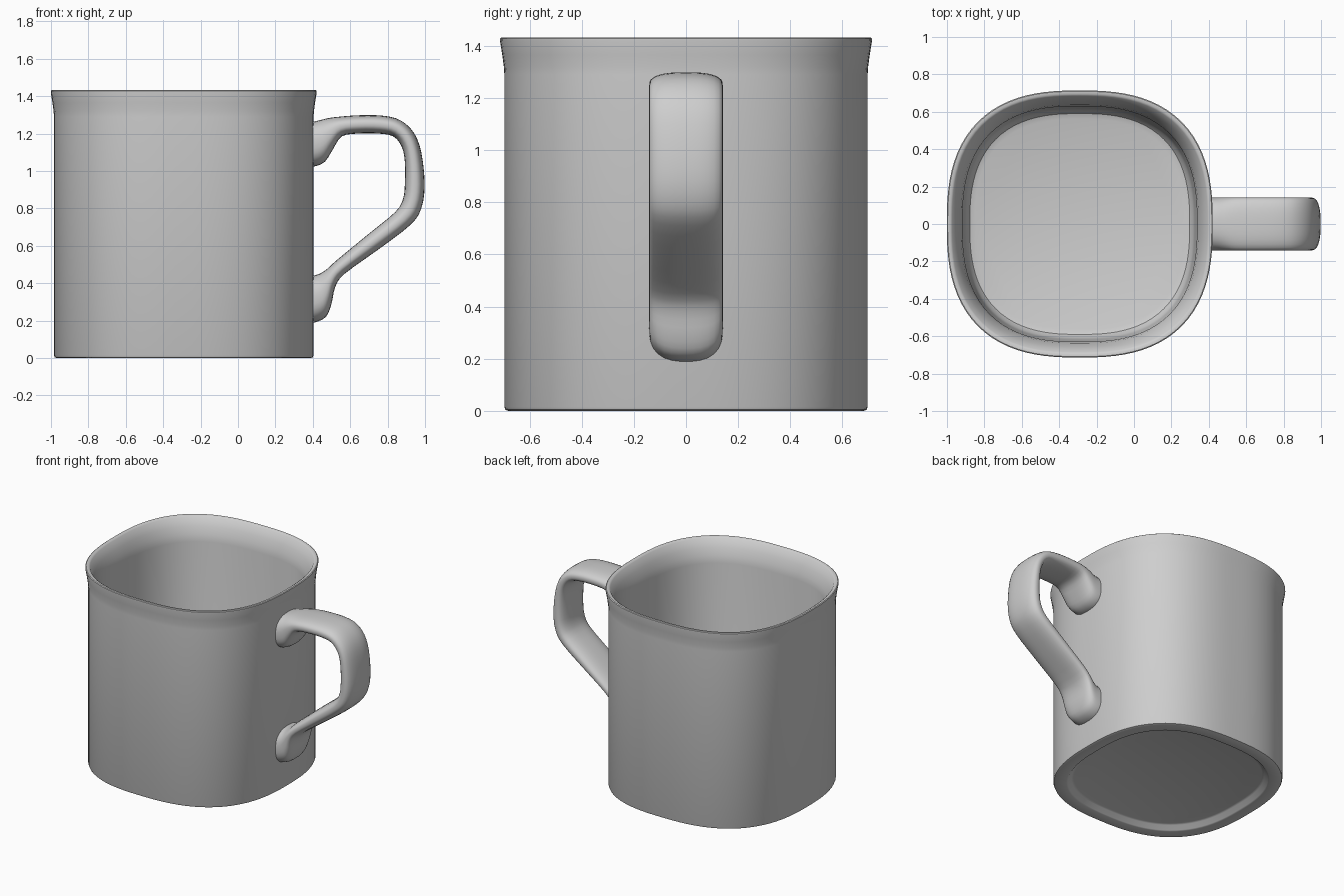
import bpy, bmesh, math
from mathutils import Vector

if "Cube" in bpy.data.objects:
    bpy.data.objects.remove(bpy.data.objects["Cube"])

CX = -0.29  # centre of the cup body

grey = bpy.data.materials.new("light grey ceramic")
grey.diffuse_color = (0.62, 0.62, 0.62, 1)
grey.use_nodes = True
grey.node_tree.nodes["Principled BSDF"].inputs["Base Color"].default_value = grey.diffuse_color


def superellipse(n, count):
    """Unit rounded-square outline."""
    pts = []
    for i in range(count):
        a = 2 * math.pi * i / count
        c, s = math.cos(a), math.sin(a)
        r = (abs(c) ** n + abs(s) ** n) ** (-1 / n)
        pts.append((c * r, s * r))
    return pts


def loft(name, rings):
    """Skin a list of equal rings and cap both ends."""
    bm = bmesh.new()
    loops = [[bm.verts.new(p) for p in ring] for ring in rings]
    n = len(loops[0])
    for a, b in zip(loops, loops[1:]):
        for i in range(n):
            j = (i + 1) % n
            bm.faces.new((a[i], a[j], b[j], b[i]))
    bm.faces.new(list(reversed(loops[0])))
    bm.faces.new(loops[-1])
    bmesh.ops.recalc_face_normals(bm, faces=bm.faces)
    me = bpy.data.meshes.new(name)
    bm.to_mesh(me)
    bm.free()
    me.materials.append(grey)
    ob = bpy.data.objects.new(name, me)
    bpy.context.collection.objects.link(ob)
    bpy.ops.object.select_all(action='DESELECT')
    ob.select_set(True)
    bpy.context.view_layer.objects.active = ob
    bpy.ops.object.shade_smooth_by_angle(angle=math.radians(35))
    return ob


# Cup: one profile from the recessed underside, up the outside, down the inside
profile = [(0.57, 0.035), (0.585, 0.03), (0.605, 0.004), (0.615, 0.0),
           (0.68, 0.0), (0.690, 0.004), (0.694, 0.014), (0.694, 1.29),
           (0.696, 1.32), (0.702, 1.365), (0.711, 1.42), (0.711, 1.428),
           (0.706, 1.432), (0.692, 1.432), (0.682, 1.425), (0.655, 1.37),
           (0.635, 1.32), (0.627, 1.27), (0.615, 0.16), (0.605, 0.11),
           (0.588, 0.085), (0.56, 0.075)]
outline = superellipse(2.6, 96)
loft("cup_body", [[(CX + x * r, y * r * 1.004, z) for x, y in outline]
                  for r, z in profile])

# Handle: outer and inner edge points (x, z, x, z) of each cross-section
stations = [(.36, 1.255, .36, 1.03), (.41, 1.265, .41, 1.025),
            (.44, 1.272, .465, 1.05), (.48, 1.282, .51, 1.12),
            (.54, 1.29, .555, 1.185), (.65, 1.298, .64, 1.2),
            (.78, 1.295, .75, 1.2), (.87, 1.27, .83, 1.185),
            (.94, 1.205, .875, 1.13), (.98, 1.1, .892, 1.05),
            (.998, .93, .892, .93), (.98, .80, .882, .85),
            (.92, .71, .84, .78), (.75, .58, .70, .665),
            (.57, .45, .53, .525), (.52, .38, .475, .475),
            (.50, .29, .44, .452), (.47, .22, .42, .445),
            (.41, .19, .40, .44), (.36, .19, .36, .44)]


def smooth_path(pts, steps):
    """Catmull-Rom interpolation through the stations."""
    p = [Vector(q) for q in pts]
    p = [p[0]] + p + [p[-1]]
    out = []
    for a, b, c, d in zip(p, p[1:], p[2:], p[3:]):
        for k in range(steps):
            t = k / steps
            out.append(0.5 * (2 * b + (c - a) * t + (2 * a - 5 * b + 4 * c - d) * t * t
                              + (3 * b - a - 3 * c + d) * t ** 3))
    return out + [p[-1]]


section = superellipse(2.6, 32)
rings = []
for ox, oz, ix, iz in smooth_path(stations, 3):
    mx, mz, hx, hz = (ox + ix) / 2, (oz + iz) / 2, (ox - ix) / 2, (oz - iz) / 2
    rings.append([(mx + hx * v, 0.141 * u, mz + hz * v) for u, v in section])
loft("handle", rings)
